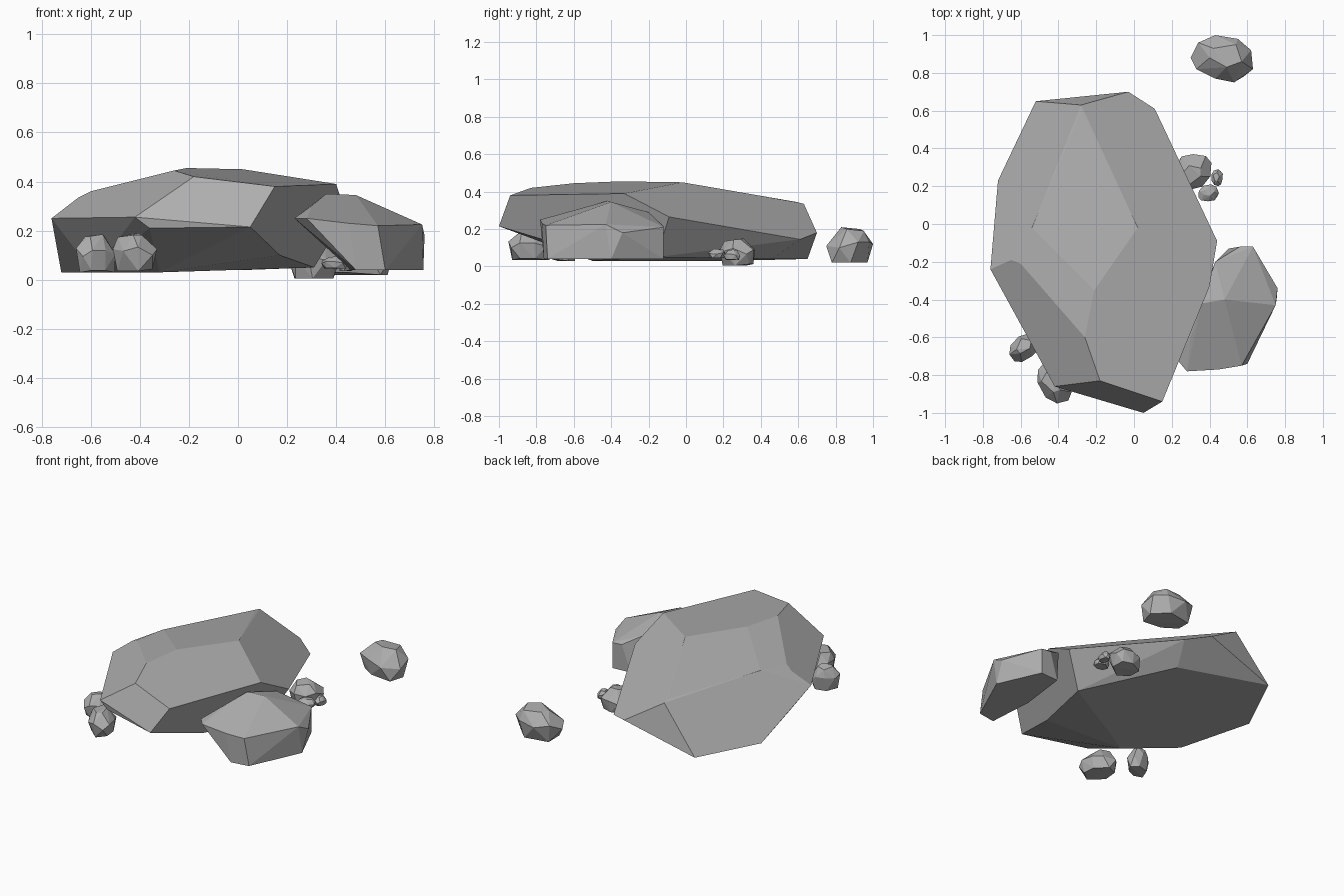
import bpy
import bmesh
import math
from mathutils import Vector, Matrix

default = bpy.data.objects.get("Cube")
if default:
    bpy.data.objects.remove(default, do_unlink=True)

# One plain grey stone colour for every rock
STONE = (0.42, 0.42, 0.42, 1)
stone = bpy.data.materials.new("grey stone")
stone.use_nodes = True
stone.diffuse_color = STONE
bsdf = stone.node_tree.nodes["Principled BSDF"]
bsdf.inputs["Base Color"].default_value = STONE
bsdf.inputs["Roughness"].default_value = 0.9


def rock(name, corners):
    """Wrap a faceted stone around its corner points."""
    bm = bmesh.new()
    for corner in corners:
        bm.verts.new(corner)
    hull = bmesh.ops.convex_hull(bm, input=bm.verts)
    loose = {g for g in hull["geom_interior"] + hull["geom_unused"]
             if isinstance(g, bmesh.types.BMVert)}
    bmesh.ops.delete(bm, geom=list(loose), context="VERTS")
    # Merge nearly coplanar triangles into broad facets
    bmesh.ops.dissolve_limit(bm, angle_limit=math.radians(6),
                             verts=bm.verts, edges=bm.edges)
    bmesh.ops.recalc_face_normals(bm, faces=bm.faces)
    mesh = bpy.data.meshes.new(name)
    bm.to_mesh(mesh)
    bm.free()
    mesh.materials.append(stone)
    obj = bpy.data.objects.new(name, mesh)
    bpy.context.collection.objects.link(obj)
    return obj


def fit(corners, low, high, turn=0):
    """Turn a set of corners about z, then fit it into a box."""
    spin = Matrix.Rotation(math.radians(turn), 3, "Z")
    turned = [spin @ Vector(c) for c in corners]
    bounds = [(min(axis), max(axis)) for axis in zip(*turned)]
    return [[lo + (value - b[0]) / (b[1] - b[0]) * (hi - lo)
             for value, b, lo, hi in zip(c, bounds, low, high)]
            for c in turned]


# Broad main slab: crown, rim, then underside
crown = [
    (-.18, -.83, .42), (-.26, -.6, .445), (-.21, -.35, .455), (.02, -.02, .45),
    (.4, -.33, .39), (.15, -.94, .38), (-.54, -.02, .375), (-.6, -.21, .36),
    (-.65, -.19, .335), (-.28, .59, .345), (-.28, .63, .335),
]
rim = [
    (-.42, -.86, .255), (-.36, -.87, .21), (.05, -1, .215), (.44, -.09, .265),
    (.11, .61, .145), (-.03, .7, .18), (-.76, -.24, .25),
]
underside = [
    (.17, -.62, .1), (.31, -.16, .05), (.14, .07, .03), (.04, .46, .04),
    (-.52, .65, .04), (-.72, .23, .03), (-.59, -.26, .03), (-.32, -.5, .03),
]
rock("main_slab", crown + rim + underside)

# Medium boulder leaning on the left flank
rock("side_boulder", [
    (.36, -.42, .35), (.48, -.4, .345), (.47, -.57, .285), (.3, -.6, .3),
    (.43, -.2, .29), (.56, -.12, .215), (.63, -.12, .21), (.75, -.43, .225),
    (.76, -.34, .18), (.57, -.75, .22), (.45, -.77, .23), (.28, -.78, .25),
    (.23, -.72, .25), (.755, -.4, .04), (.6, -.74, .04), (.48, -.76, .04),
    (.46, -.45, .04), (.63, -.12, .04), (.5, -.13, .04),
])

# Detached stone behind, also the pattern for the loose stones
pebble = [
    (.42, .93, .2), (.4, .88, .2), (.49, .83, .21), (.57, .86, .2),
    (.54, .95, .19), (.34, .96, .14), (.43, 1, .12), (.55, .98, .13),
    (.62, .92, .13), (.63, .82, .1), (.53, .75, .11), (.43, .77, .13),
    (.33, .82, .13), (.3, .88, .1), (.36, .94, .02), (.52, .97, .02),
    (.61, .88, .02), (.58, .78, .02), (.44, .78, .03), (.35, .84, .03),
]
rock("rear_stone", pebble)

# Loose stones tucked around the slab, each fitted to its box
loose_stones = {
    "front_stone_outer": ((-.66, -.73, .03), (-.5, -.58, .185), 60),
    "front_stone_inner": ((-.51, -.95, .035), (-.33, -.72, .19), 130),
    "flank_stone": ((.21, .18, .005), (.41, .37, .15), 200),
    "flank_pebble_front": ((.34, .12, .045), (.45, .21, .095), 20),
    "flank_pebble_rear": ((.41, .2, .035), (.47, .29, .09), 100),
}
for name, (low, high, turn) in loose_stones.items():
    rock(name, fit(pebble, low, high, turn))
